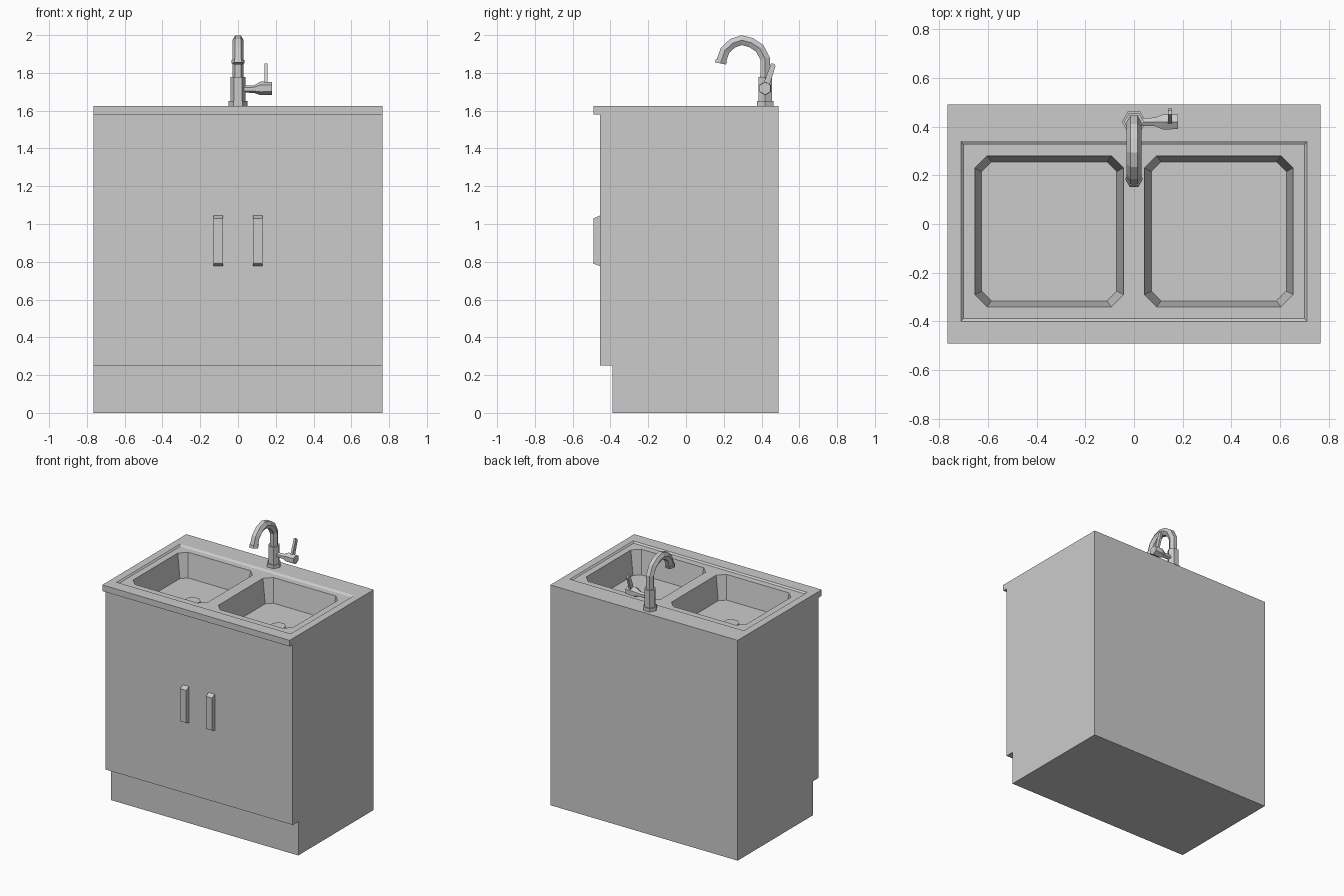
import bpy, bmesh, math
from mathutils import Vector

if "Cube" in bpy.data.objects:
    bpy.data.objects.remove(bpy.data.objects["Cube"])


def loft(name, rings):
    """Closed solid through a list of equal-length vertex rings, with capped ends."""
    bm = bmesh.new()
    vs = [[bm.verts.new(p) for p in r] for r in rings]
    n = len(vs[0])
    for a, b in zip(vs, vs[1:]):
        for i in range(n):
            j = (i + 1) % n
            bm.faces.new((a[i], a[j], b[j], b[i]))
    bm.faces.new(vs[0][::-1])
    bm.faces.new(vs[-1])
    bmesh.ops.recalc_face_normals(bm, faces=bm.faces)
    me = bpy.data.meshes.new(name)
    bm.to_mesh(me)
    bm.free()
    ob = bpy.data.objects.new(name, me)
    bpy.context.collection.objects.link(ob)
    return ob


def rect(x0, x1, y0, y1, z, c=0.0):
    """Horizontal rectangle ring, with chamfered corners when c > 0."""
    if not c:
        return [(x0, y0, z), (x1, y0, z), (x1, y1, z), (x0, y1, z)]
    return [(x0 + c, y0, z), (x1 - c, y0, z), (x1, y0 + c, z), (x1, y1 - c, z),
            (x1 - c, y1, z), (x0 + c, y1, z), (x0, y1 - c, z), (x0, y0 + c, z)]


def hexagon(centre, r, u, v):
    """Six-sided ring in the plane of u and v."""
    c, u, v = Vector(centre), Vector(u), Vector(v)
    return [c + r * (math.cos(k * math.pi / 3) * u + math.sin(k * math.pi / 3) * v)
            for k in range(6)]


def cut(target, cutter):
    m = target.modifiers.new("cut", 'BOOLEAN')
    m.operation, m.solver, m.object = 'DIFFERENCE', 'EXACT', cutter
    bpy.context.view_layer.objects.active = target
    bpy.ops.object.modifier_apply(modifier=m.name)
    bpy.data.objects.remove(cutter)


# Cabinet: side profile with toe kick and worktop overhang
TOP = 1.625
profile = [(-0.39, 0), (0.49, 0), (0.49, TOP), (-0.49, TOP),
           (-0.49, 1.58), (-0.455, 1.58), (-0.455, 0.25), (-0.39, 0.25)]
cabinet = loft("cabinet", [[(x, y, z) for y, z in profile] for x in (-0.765, 0.765)])

# Shallow sunken area around the sinks
cut(cabinet, loft("recess_cutter", [
    rect(-0.70, 0.70, -0.388, 0.325, TOP - 0.01),
    rect(-0.71, 0.71, -0.40, 0.34, TOP),
    rect(-0.71, 0.71, -0.40, 0.34, TOP + 0.05)]))

# Two basins with drains, and two door handles
FLOOR = 1.44
for side, cx in (("left", -0.348), ("right", 0.348)):
    w, t = 0.305, 0.028
    cut(cabinet, loft("basin_cutter", [
        rect(cx - w + t, cx + w - t, -0.315, 0.255, FLOOR, 0.04),
        rect(cx - w, cx + w, -0.34, 0.28, TOP - 0.01, 0.05),
        rect(cx - w, cx + w, -0.34, 0.28, TOP + 0.05, 0.05)]))
    loft(side + "_drain", [rect(cx - 0.05, cx + 0.05, -0.08, 0.02, z, 0.03)
                           for z in (FLOOR - 0.005, FLOOR + 0.006)])
    hx = math.copysign(0.105, cx)
    bar = [(-0.45, 0.775), (-0.45, 1.047), (-0.49, 1.03), (-0.49, 0.79)]
    loft(side + "_door_handle", [[(x, y, z) for y, z in bar]
                                 for x in (hx - 0.025, hx + 0.025)])

# Tap base and body
X, Y, Z = (1, 0, 0), (0, 1, 0), (0, 0, 1)
TY = 0.419
for name, r, z0, z1 in (("tap_base", 0.05, TOP - 0.005, 1.65), ("tap_body", 0.041, 1.65, 1.778)):
    loft(name, [hexagon((0, TY, z), r, X, Y) for z in (z0, z1)])

# Gooseneck spout, with a wider nozzle at the end
path = [Vector((0, y, z)) for y, z in (
    (TY, 1.77), (TY, 1.875), (0.39, 1.93), (0.345, 1.96), (0.295, 1.973),
    (0.247, 1.957), (0.207, 1.92), (0.187, 1.864))]
rings = []
for i, p in enumerate(path):
    d = (path[min(i + 1, len(path) - 1)] - path[max(i - 1, 0)]).normalized()
    rings.append(hexagon(p, 0.03, X, d.cross(Vector(X))))
loft("spout", rings)
loft("nozzle", [hexagon((0, y, z), 0.035, X, (0, 0.97, -0.2))
                for y, z in ((0.188, 1.867), (0.182, 1.85))])

# Side valve and lever
loft("valve", [hexagon((x, TY, z), r, Z, Y) for x, r, z in (
    (0.02, 0.018, 1.714), (0.085, 0.02, 1.714), (0.12, 0.036, 1.718), (0.18, 0.034, 1.718))])
lever = [(0.405, 1.73), (0.44, 1.73), (0.474, 1.835), (0.466, 1.848), (0.45, 1.85)]
loft("lever", [[(x, y, z) for y, z in lever] for x in (0.14, 0.156)])
